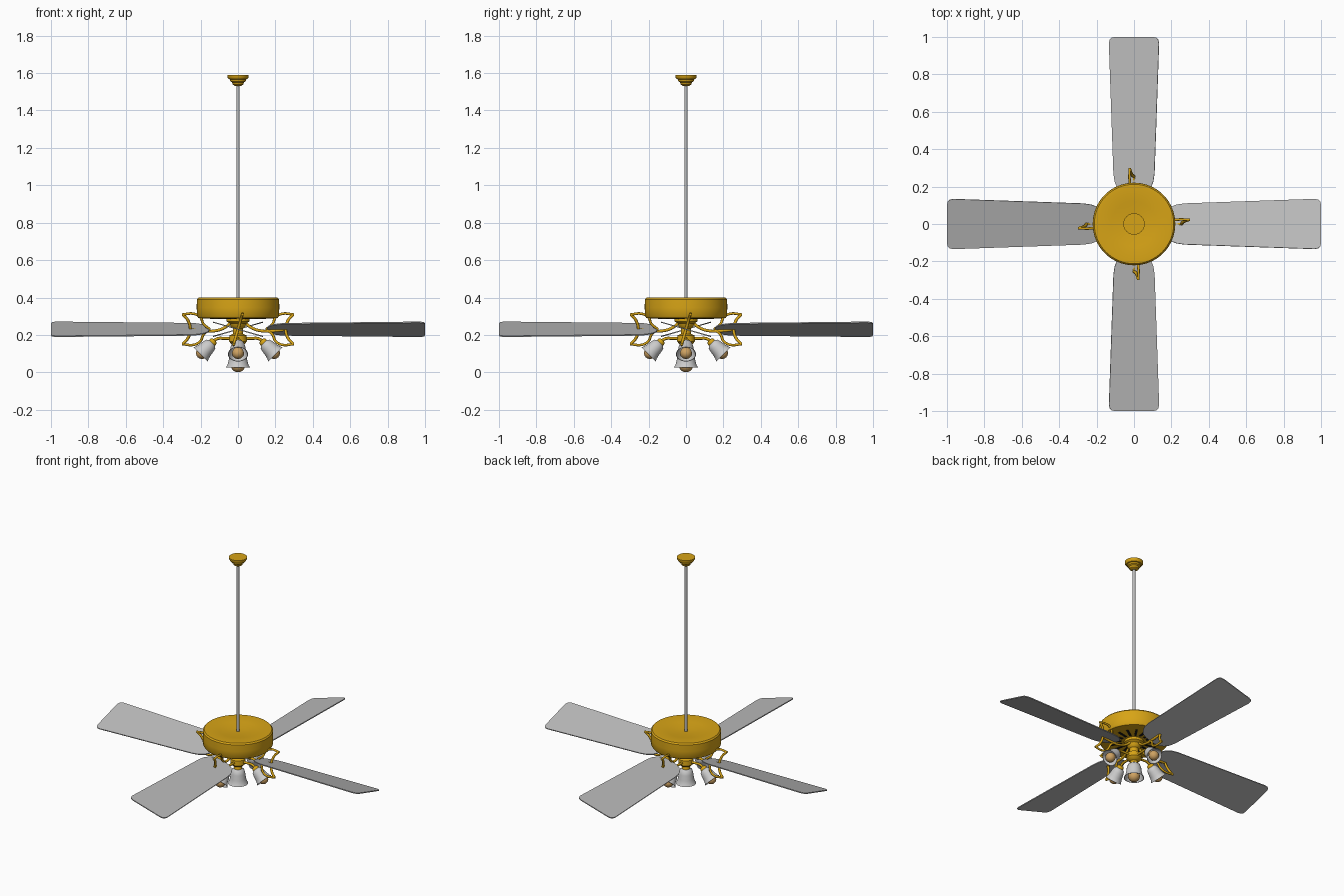
import bpy, bmesh, math
from mathutils import Matrix, Vector

if "Cube" in bpy.data.objects:
    bpy.data.objects.remove(bpy.data.objects["Cube"])


def mat(name, c):
    m = bpy.data.materials.new(name)
    m.diffuse_color = (*c, 1)
    m.use_nodes = True
    m.node_tree.nodes["Principled BSDF"].inputs["Base Color"].default_value = m.diffuse_color
    return m


GOLD = mat("brass gold", (0.68, 0.37, 0.008))
GREY = mat("blade grey", (0.50, 0.50, 0.50))
GLASS = mat("shade grey", (0.60, 0.60, 0.60))
BULB = mat("bulb tan", (0.62, 0.36, 0.12))
BLACK = mat("vent black", (0.01, 0.01, 0.01))


def finish(name, bm, m, mtx=Matrix(), angle=35):
    bmesh.ops.recalc_face_normals(bm, faces=bm.faces)
    me = bpy.data.meshes.new(name)
    bm.to_mesh(me)
    bm.free()
    me.transform(mtx)
    me.materials.append(m)
    ob = bpy.data.objects.new(name, me)
    bpy.context.collection.objects.link(ob)
    bpy.ops.object.select_all(action='DESELECT')
    ob.select_set(True)
    bpy.context.view_layer.objects.active = ob
    bpy.ops.object.shade_smooth_by_angle(angle=math.radians(angle))
    return ob


def lathe(name, prof, m, mtx=Matrix(), n=48):
    """Spin an (r, z) profile around z."""
    bm = bmesh.new()
    vs = [bm.verts.new((r, 0, z)) for r, z in prof]
    es = [bm.edges.new(p) for p in zip(vs, vs[1:])]
    bmesh.ops.spin(bm, geom=vs + es, cent=(0, 0, 0), axis=(0, 0, 1),
                   angle=2 * math.pi, steps=n, use_merge=True)
    bmesh.ops.remove_doubles(bm, verts=bm.verts, dist=1e-5)
    return finish(name, bm, m, mtx)


def tube(name, pts, rad, m, mtx=Matrix()):
    """Smooth round bar through (x, z) points."""
    cu = bpy.data.curves.new(name, 'CURVE')
    cu.dimensions = '3D'
    cu.bevel_depth, cu.bevel_resolution, cu.use_fill_caps = rad, 2, True
    cu.resolution_u = 6
    sp = cu.splines.new('BEZIER')
    sp.bezier_points.add(len(pts) - 1)
    for b, (x, z) in zip(sp.bezier_points, pts):
        b.co = (x, 0, z)
        b.handle_left_type = b.handle_right_type = 'AUTO'
    tmp = bpy.data.objects.new(name + "_path", cu)
    bpy.context.collection.objects.link(tmp)
    bpy.context.view_layer.update()
    me = bpy.data.meshes.new_from_object(
        tmp.evaluated_get(bpy.context.evaluated_depsgraph_get()))
    bpy.data.objects.remove(tmp)
    bm = bmesh.new()
    bm.from_mesh(me)
    return finish(name, bm, m, mtx, 50)


# Ceiling canopy, down rod and motor housing
lathe("canopy", [(0, 1.59), (0.057, 1.59), (0.057, 1.578), (0.050, 1.568), (0.043, 1.566),
                 (0.041, 1.556), (0.032, 1.550), (0.028, 1.538), (0.018, 1.532), (0, 1.532)], GOLD)
lathe("down_rod", [(0, 1.55), (0.009, 1.55), (0.009, 0.34), (0, 0.34)], GREY, n=20)
lathe("motor_housing", [(0, 0.384), (0.05, 0.385), (0.12, 0.394), (0.19, 0.400), (0.212, 0.399),
                        (0.220, 0.390), (0.221, 0.345), (0.219, 0.300), (0.212, 0.290),
                        (0.19, 0.289), (0, 0.289)], GOLD, n=64)

# Cooling slots on the underside
for i in range(16):
    bm = bmesh.new()
    bmesh.ops.create_cube(bm, size=1, matrix=Matrix.Translation((0.115, 0, 0.288))
                          @ Matrix.Diagonal((0.07, 0.014, 0.006, 1)))
    finish("vent_slot", bm, BLACK, Matrix.Rotation((i + 0.5) * math.pi / 8, 4, 'Z'))

# Hub below the motor that carries the lights
lathe("light_hub", [(0, 0.292), (0.062, 0.292), (0.062, 0.272), (0.045, 0.262), (0.040, 0.245),
                    (0.028, 0.235), (0.028, 0.205), (0.045, 0.198), (0.048, 0.165),
                    (0.036, 0.152), (0.020, 0.145), (0.018, 0.12), (0, 0.12)], GOLD)

half = [(0.155, 0.035), (0.168, 0.068), (0.19, 0.09), (0.225, 0.107), (0.27, 0.114),
        (0.965, 0.139), (0.985, 0.135), (0.996, 0.125), (1.0, 0.108)]
outline = half + [(x, -y) for x, y in reversed(half)]


def lamp(name, mtx, s=1.0):
    """Bell shade, socket and bulb opening towards local -z."""
    mtx = mtx @ Matrix.Scale(s, 4)
    lathe(name + "_shade", [(0, 0), (0.022, 0), (0.034, -0.010), (0.040, -0.030), (0.044, -0.060),
                            (0.050, -0.080), (0.056, -0.090), (0.053, -0.090), (0.047, -0.078),
                            (0.041, -0.058), (0.036, -0.030), (0.030, -0.012), (0, -0.006)],
          GLASS, mtx, 32)
    lathe(name + "_socket", [(0, 0.018), (0.016, 0.018), (0.023, 0.008), (0.023, -0.004),
                             (0, -0.004)], GOLD, mtx, 24)
    ball = [(0.033 * math.sin(a * math.pi / 10), -0.080 + 0.033 * math.cos(a * math.pi / 10))
            for a in range(2, 11)]
    ball[-1] = (0, -0.113)
    lathe(name + "_bulb", [(0, -0.01), (0.014, -0.012), (0.014, -0.04)] + ball, BULB, mtx, 24)


for k in range(4):
    turn = Matrix.Rotation(k * math.pi / 2, 4, 'Z')
    pitch = turn @ Matrix.Translation((0, 0, 0.23)) @ Matrix.Rotation(math.radians(-16), 4, 'X')

    # Pitched blade
    bm = bmesh.new()
    f = bm.faces.new([bm.verts.new((x, y, -0.003)) for x, y in outline])
    ex = bmesh.ops.extrude_face_region(bm, geom=[f])["geom"]
    bmesh.ops.translate(bm, vec=(0, 0, 0.006),
                        verts=[v for v in ex if isinstance(v, bmesh.types.BMVert)])
    finish("blade", bm, GREY, pitch)

    # Scrolled blade bracket, pitched with the blade
    tube("blade_arm", [(0.03, 0.045), (0.07, 0.01), (0.12, -0.008), (0.20, -0.008), (0.26, 0)],
         0.008, GOLD, pitch)
    for s in (1, -1):
        tube("bracket_scroll", [(0.15, 0), (0.185, 0.03 * s), (0.20, 0.065 * s),
                                (0.235, 0.086 * s), (0.30, 0.082 * s)], 0.007, GOLD, pitch)
    tube("bracket_end", [(0.295, 0.082), (0.268, 0.05), (0.255, 0), (0.268, -0.05),
                         (0.295, -0.082)], 0.008, GOLD, pitch)

    # Light arm and angled lamp
    tube("light_arm", [(0.03, 0.18), (0.08, 0.182), (0.11, 0.180), (0.135, 0.163)],
         0.008, GOLD, turn)
    lamp("side_lamp", turn @ Matrix.Translation((0.138, 0, 0.158))
         @ Matrix.Rotation(math.radians(-45), 4, 'Y'), 0.97)

# Centre lamp facing straight down
lamp("centre_lamp", Matrix.Translation((0, 0, 0.129)), 1.14)
